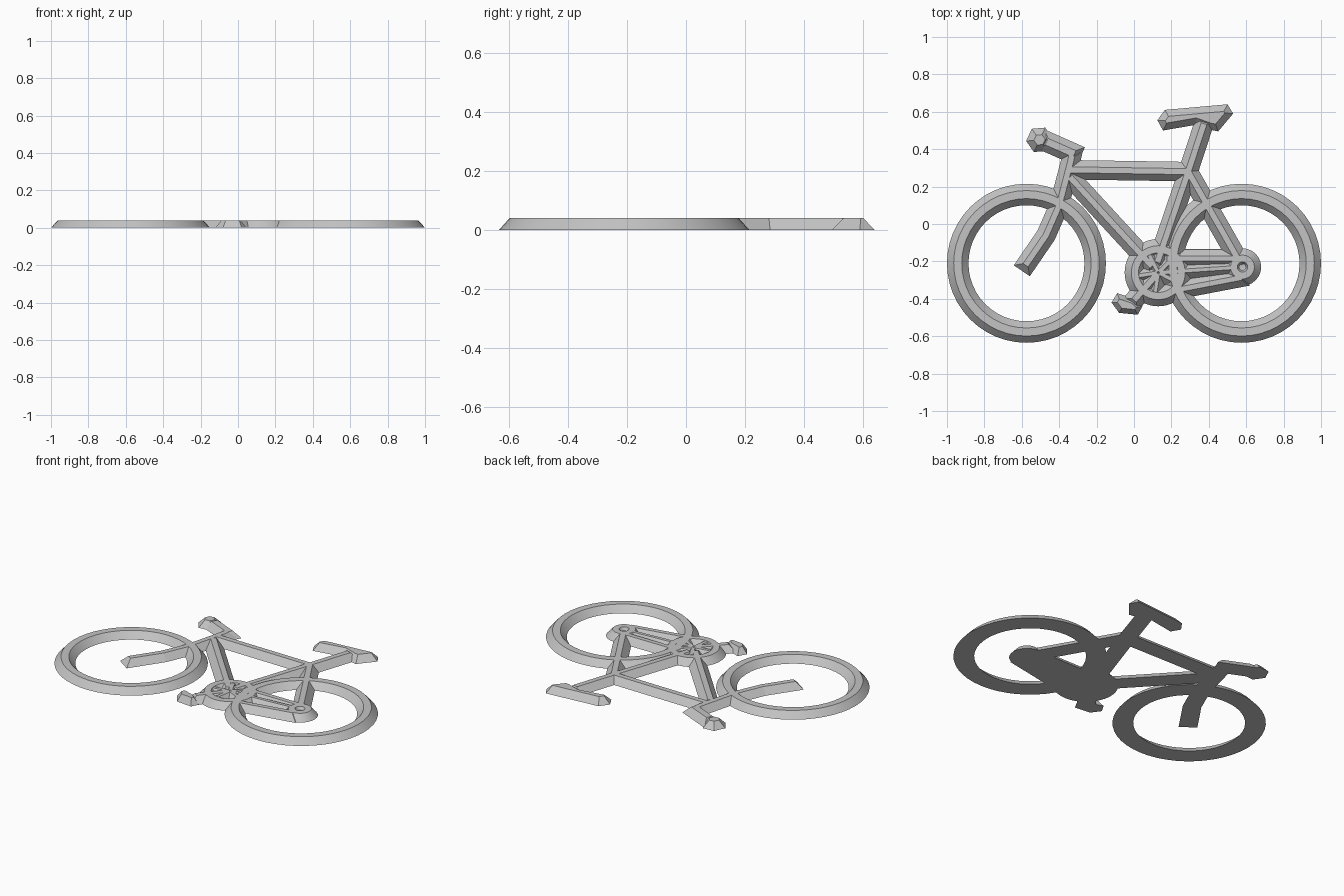
import bpy, bmesh, math
from mathutils import Vector

cube = bpy.data.objects.get("Cube")
if cube:
    bpy.data.objects.remove(cube, do_unlink=True)

TOP = 0.04      # plate thickness
SLOPE = 0.036   # how far the sloped sides lean in
HALF = 0.052    # half width of a tube at its base

grey = bpy.data.materials.new("plain_grey")
grey.use_nodes = True
colour = (0.55, 0.55, 0.55, 1)
grey.diffuse_color = colour
grey.node_tree.nodes["Principled BSDF"].inputs["Base Color"].default_value = colour


def finish(name, bm):
    bmesh.ops.recalc_face_normals(bm, faces=bm.faces)
    mesh = bpy.data.meshes.new(name)
    bm.to_mesh(mesh)
    bm.free()
    mesh.materials.append(grey)
    obj = bpy.data.objects.new(name, mesh)
    bpy.context.collection.objects.link(obj)
    return obj


def mitre(before, after):
    """Offset direction to the left of a corner, for unit distance."""
    a = Vector((-before.y, before.x)).normalized()
    b = Vector((-after.y, after.x)).normalized()
    return (a + b) / (1 + a.dot(b))


def plate(name, outline, slope=SLOPE):
    """Flat plate with sloped sides from a base outline."""
    pts = [Vector(p) for p in outline]
    n = len(pts)
    area = sum(pts[i - 1].cross(pts[i]) for i in range(n))
    if area < 0:
        pts.reverse()
    bm = bmesh.new()
    base, top = [], []
    for i, p in enumerate(pts):
        q = p + slope * mitre(p - pts[i - 1], pts[(i + 1) % n] - p)
        base.append(bm.verts.new((p.x, p.y, 0)))
        top.append(bm.verts.new((q.x, q.y, TOP)))
    bm.faces.new(base[::-1])
    bm.faces.new(top)
    for i in range(n):
        j = (i + 1) % n
        bm.faces.new((base[i], base[j], top[j], top[i]))
    return finish(name, bm)


def tube(name, path, half=HALF, start=0.0, end=0.0):
    """Sloped bar along a path, lengthened at either end."""
    pts = [Vector(p) for p in path]
    pts[0] += start * (pts[0] - pts[1]).normalized()
    pts[-1] += end * (pts[-1] - pts[-2]).normalized()
    left, right = [], []
    for i, p in enumerate(pts):
        before = p - pts[i - 1] if i else pts[1] - p
        after = pts[i + 1] - p if i < len(pts) - 1 else before
        off = half * mitre(before, after)
        left.append(p + off)
        right.append(p - off)
    return plate(name, right + left[::-1])


def lathe(name, centre, profile, closed, segments=48):
    """Turn a (radius, height) profile about a vertical axis."""
    bm = bmesh.new()
    verts = [bm.verts.new((r, 0, z)) for r, z in profile]
    pairs = list(zip(verts, verts[1:]))
    if closed:
        pairs.append((verts[-1], verts[0]))
    edges = [bm.edges.new(p) for p in pairs]
    bmesh.ops.spin(bm, geom=verts + edges, cent=(0, 0, 0), axis=(0, 0, 1),
                   angle=math.tau, steps=segments, use_merge=True)
    bmesh.ops.remove_doubles(bm, verts=bm.verts, dist=0.0001)
    bmesh.ops.translate(bm, verts=bm.verts, vec=(*centre, 0))
    obj = finish(name, bm)
    bpy.ops.object.select_all(action="DESELECT")
    obj.select_set(True)
    bpy.context.view_layer.objects.active = obj
    bpy.ops.object.shade_smooth_by_angle(angle=math.radians(25))
    return obj


def ring(name, centre, inner, outer):
    profile = [(inner, 0), (outer, 0), (outer - SLOPE, TOP), (inner + SLOPE, TOP)]
    return lathe(name, centre, profile, True)


# Wheels
ring("front_wheel", (-0.575, -0.21), 0.31, 0.425)
ring("rear_wheel", (0.575, -0.21), 0.31, 0.425)

# Frame
head, seat_joint = (-0.35, 0.29), (0.29, 0.28)
bracket, hub = (0.13, -0.26), (0.58, -0.23)
tube("top_tube", [head, seat_joint], start=0.03, end=0.03)
tube("down_tube", [(-0.36, 0.27), (0.1, -0.23)], start=0.01, end=0.03)
tube("seat_tube", [(0.385, 0.57), seat_joint, (0.12, -0.22)], end=0.02)
tube("seat_stay", [seat_joint, hub], start=0.03)
tube("chain_stay", [bracket, hub], half=0.046, start=0.03)
tube("fork", [(-0.325, 0.4), (-0.34, 0.33), (-0.4, 0.1), (-0.47, -0.06), (-0.6, -0.25)])

# Handlebar with a faceted grip
tube("handlebar", [(-0.5, 0.455), (-0.285, 0.36)], half=0.055)
plate("grip", [(-0.505 + 0.072 * math.cos(a), 0.45 + 0.072 * math.sin(a))
               for a in (math.radians(60 * i + 5) for i in range(6))])

# Saddle
plate("saddle", [(0.125, 0.555), (0.165, 0.61), (0.5, 0.64), (0.53, 0.59),
                 (0.45, 0.495), (0.4, 0.505), (0.33, 0.53), (0.155, 0.5)])

# Chain runs and rear hub with a dimple
tube("upper_chain", [(0.14, -0.185), (0.6, -0.185)], half=0.05)
tube("lower_chain", [(0.18, -0.362), (0.61, -0.28)], half=0.05)
lathe("rear_hub", hub, [(0, 0), (0.1, 0), (0.064, TOP), (0.028, TOP),
                        (0.018, 0.022), (0, 0.018)], False, 24)

# Chainring, spider arms, crank and pedal
ring("chainring", bracket, 0.07, 0.18)
for i in range(5):
    a = math.radians(72 * i + 45)
    tip = (bracket[0] + 0.14 * math.cos(a), bracket[1] + 0.14 * math.sin(a))
    tube(f"spider_arm_{i + 1}", [bracket, tip], half=0.046, start=0.03)
tube("crank", [bracket, (-0.01, -0.42)], start=0.03, end=0.02)
plate("pedal", [(-0.12, -0.42), (-0.09, -0.37), (0.0, -0.4), (0.045, -0.44),
                (0.02, -0.485), (-0.08, -0.475)], slope=0.026)
